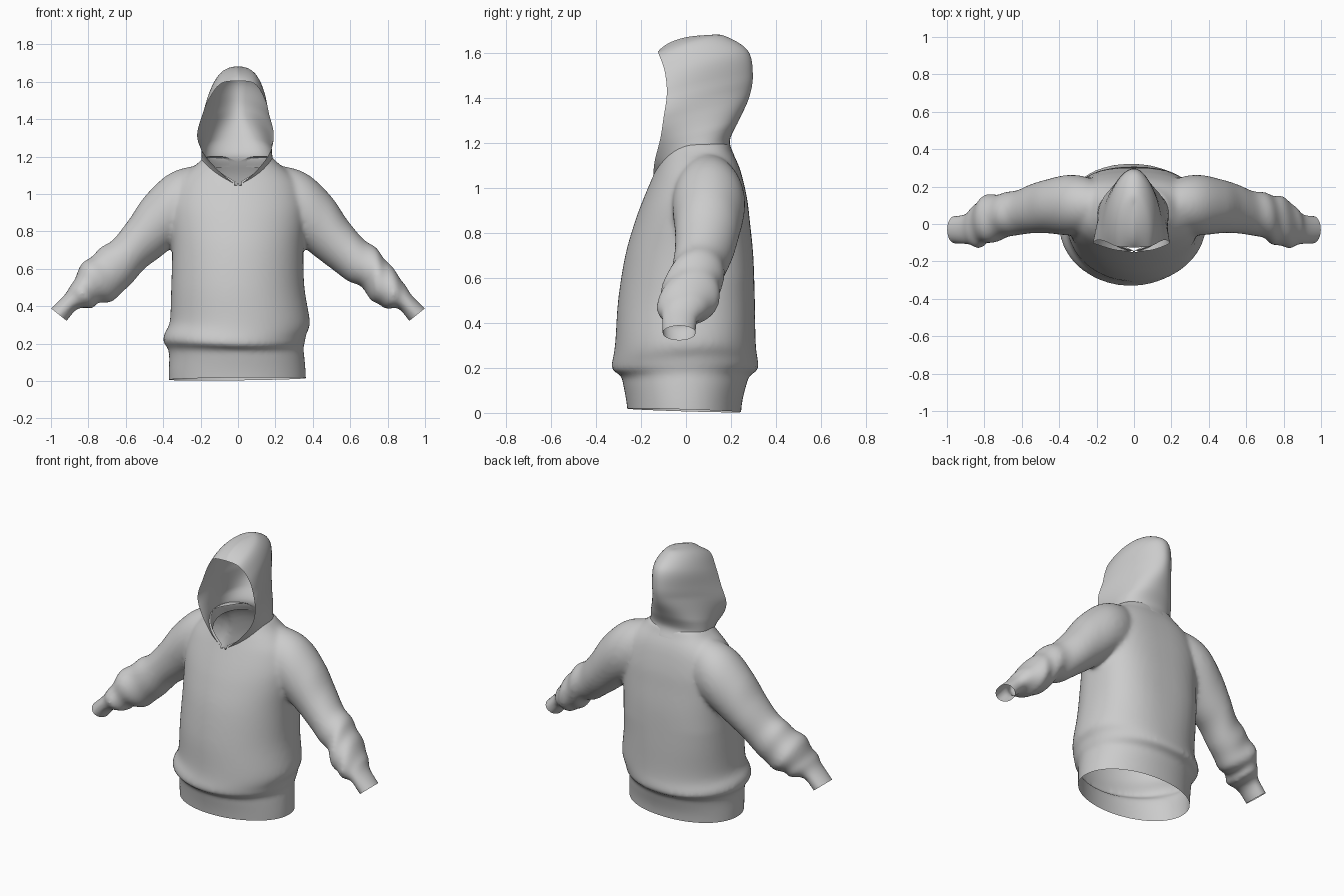
import bpy, bmesh, math
from mathutils import Vector

if "Cube" in bpy.data.objects:
    bpy.data.objects.remove(bpy.data.objects["Cube"])


def spline(keys, steps):
    """Catmull-Rom resampling of a list of equal-length tuples."""
    out = []
    n = len(keys)
    for i in range(n - 1):
        a, b = keys[max(i - 1, 0)], keys[i]
        c, d = keys[i + 1], keys[min(i + 2, n - 1)]
        for k in range(steps):
            t = k / steps
            out.append(tuple(
                0.5 * (2 * q + (r - p) * t + (2 * p - 5 * q + 4 * r - s) * t * t
                       + (3 * q - p - 3 * r + s) * t ** 3)
                for p, q, r, s in zip(a, b, c, d)))
    out.append(tuple(keys[-1]))
    return out


def loft(bm, rings):
    """Closed, capped tube through rings of points."""
    vs = [[bm.verts.new(p) for p in r] for r in rings]
    n = len(vs[0])
    for a, b in zip(vs, vs[1:]):
        for j in range(n):
            k = (j + 1) % n
            bm.faces.new((a[j], a[k], b[k], b[j]))
    bm.faces.new(vs[0][::-1])
    bm.faces.new(vs[-1])


def power(v, e):
    return math.copysign(abs(v) ** e, v)


N = 64
ANG = [2 * math.pi * j / N for j in range(N)]
bm = bmesh.new()

# Torso with waistband: z, left x, right x, front y, back y
torso = [(-0.04, -.368, .365, -.255, .242), (0.05, -.37, .362, -.265, .25),
         (0.13, -.368, .355, -.28, .27), (0.17, -.375, .35, -.29, .283),
         (0.20, -.40, .358, -.328, .32), (0.235, -.395, .365, -.33, .322),
         (0.31, -.365, .385, -.315, .31), (0.5, -.357, .355, -.302, .306),
         (0.7, -.352, .35, -.27, .299), (0.85, -.36, .36, -.227, .284),
         (0.95, -.36, .36, -.19, .272), (1.05, -.33, .33, -.148, .25),
         (1.11, -.28, .28, -.123, .23), (1.16, -.22, .22, -.105, .205),
         (1.20, -.18, .18, -.09, .19)]
rings = []
for z, xl, xr, yf, yb in spline(torso, 4):
    cx, rx, cy, ry = (xl + xr) / 2, (xr - xl) / 2, (yf + yb) / 2, (yb - yf) / 2
    flat = .95 - .22 * min(max((z - .2) / .4, 0), 1)
    ring = []
    for a in ANG:
        e = flat if a < math.pi else 1
        sag = .018 * math.sin(2 * a + 1) * math.exp(-((z - .24) / .06) ** 2)
        ring.append((cx + rx * power(math.cos(a), e),
                     cy + ry * power(math.sin(a), e), z + sag))
    rings.append(ring)
loft(bm, rings)

# Sleeves: upper x z, lower x z, front y, back y
sleeve = [(.12, 1.15, .12, .85, .0, .19), (.26, 1.145, .24, .78, -.05, .25),
          (.38, 1.10, .33, .73, -.06, .262),
          (.50, .985, .42, .66, -.05, .24), (.585, .86, .50, .60, -.05, .215),
          (.67, .76, .58, .54, -.06, .18), (.75, .70, .66, .50, -.08, .165),
          (.81, .62, .73, .42, -.12, .15), (.885, .53, .79, .39, -.125, .115),
          (.92, .47, .86, .385, -.11, .06), (.998, .39, .912, .325, -.105, .045),
          (1.038, .35, .952, .285, -.105, .045)]
for side in (-1, 1):
    keys = list(sleeve)
    if side < 0:
        keys[5] = (.67, .755, .58, .51, -.06, .18)
        keys[6] = (.75, .70, .665, .435, -.08, .165)
        keys[7] = (.83, .625, .75, .41, -.11, .15)
    rings = []
    samples = spline(keys, 6)
    for i, (ux, uz, lx, lz, yf, yb) in enumerate(samples):
        t = i / (len(samples) - 1)
        fold = 0.07 * math.exp(-((t - 0.65) / 0.14) ** 2)
        ring = []
        for a in ANG:
            f = 1 + fold * math.sin(46 * t + 2.4 * side * math.sin(a + 1) + side)
            c, s = math.cos(a) * f, math.sin(a) * f
            ring.append((side * ((ux + lx) / 2 + c * (ux - lx) / 2),
                         (yf + yb) / 2 + s * (yb - yf) / 2,
                         (uz + lz) / 2 + c * (uz - lz) / 2))
        rings.append(ring)
    loft(bm, rings)

bmesh.ops.recalc_face_normals(bm, faces=bm.faces)
mesh = bpy.data.meshes.new("sweatshirt_body")
bm.to_mesh(mesh)
bm.free()
body = bpy.data.objects.new("sweatshirt_body", mesh)
bpy.context.collection.objects.link(body)

# Fuse torso and sleeves into one smooth skin
rem = body.modifiers.new("fuse", 'REMESH')
rem.mode = 'VOXEL'
rem.voxel_size = 0.013
sm = body.modifiers.new("soften", 'SMOOTH')
sm.factor = 0.5
sm.iterations = 10
dg = bpy.context.evaluated_depsgraph_get()
fused = bpy.data.meshes.new_from_object(body.evaluated_get(dg))
body.modifiers.clear()
body.data = fused

# Cut open the hem, wrists and neck
bm = bmesh.new()
bm.from_mesh(fused)


def cut(co, no, keep=lambda c: True):
    faces = [f for f in bm.faces if keep(f.calc_center_median())]
    geom = set(faces)
    for f in faces:
        geom.update(f.verts)
        geom.update(f.edges)
    bmesh.ops.bisect_plane(bm, geom=list(geom), plane_co=co,
                           plane_no=Vector(no).normalized(), clear_outer=True)


cut((0, 0, .011), (.012, -.03, -1))
for side in (-1, 1):
    cut((side * .96, 0, .357), (side * .62, 0, -.78))
for side in (-1, 1):
    cut((0, -.13, 1.062), (-side * .5, -.33, 1),
        lambda c: 0 <= c.x * side < .19 and c.z > 1)
bm.to_mesh(fused)
bm.free()

# Hood: opening edge x y z, side x y z, spine y z, from throat to crown
hood_rows = [(0, -.145, 1.04, .29, .0, 1.09, .215, 1.145),
             (.09, -.14, 1.115, .26, .03, 1.17, .195, 1.21),
             (.175, -.115, 1.215, .22, .05, 1.26, .235, 1.30),
             (.21, -.10, 1.31, .185, .07, 1.37, .28, 1.40),
             (.184, -.085, 1.42, .175, .08, 1.47, .297, 1.50),
             (.142, -.095, 1.52, .165, .08, 1.58, .275, 1.61),
             (.085, -.12, 1.592, .11, .03, 1.665, .17, 1.676),
             (0, -.125, 1.605, 0, -.06, 1.685, .10, 1.678)]
rows = spline(hood_rows, 6)
U = 28
bm = bmesh.new()
for side in (-1, 1):
    grid = []
    for ex, ey, ez, mx, my, mz, sy, sz in rows:
        wide = 1.04 if side < 0 else (.91 + .5 * max(0, ez - 1.42)
                                      + .5 * max(0, 1.3 - ez))
        back = .75 - .25 * min(max((ez - 1.2) / .15, 0), 1)
        p = [Vector((ex, ey, ez)), Vector((mx, my, mz)),
             Vector((mx * back, sy, sz)), Vector((0, sy, sz))]
        line = []
        for k in range(U + 1):
            t = k / U
            q = (p[0] * (1 - t) ** 3 + p[1] * 3 * t * (1 - t) ** 2
                 + p[2] * 3 * t * t * (1 - t) + p[3] * t ** 3)
            q.x *= side * wide
            line.append(bm.verts.new(q))
        grid.append(line)
    for a, b in zip(grid, grid[1:]):
        for k in range(U):
            quad = (a[k], a[k + 1], b[k + 1], b[k])
            bm.faces.new(quad if side > 0 else quad[::-1])
bmesh.ops.remove_doubles(bm, verts=bm.verts, dist=0.0008)
bmesh.ops.recalc_face_normals(bm, faces=bm.faces)
mesh = bpy.data.meshes.new("hood")
bm.to_mesh(mesh)
bm.free()
hood = bpy.data.objects.new("hood", mesh)
bpy.context.collection.objects.link(hood)

for ob in (body, hood):
    for p in ob.data.polygons:
        p.use_smooth = True
